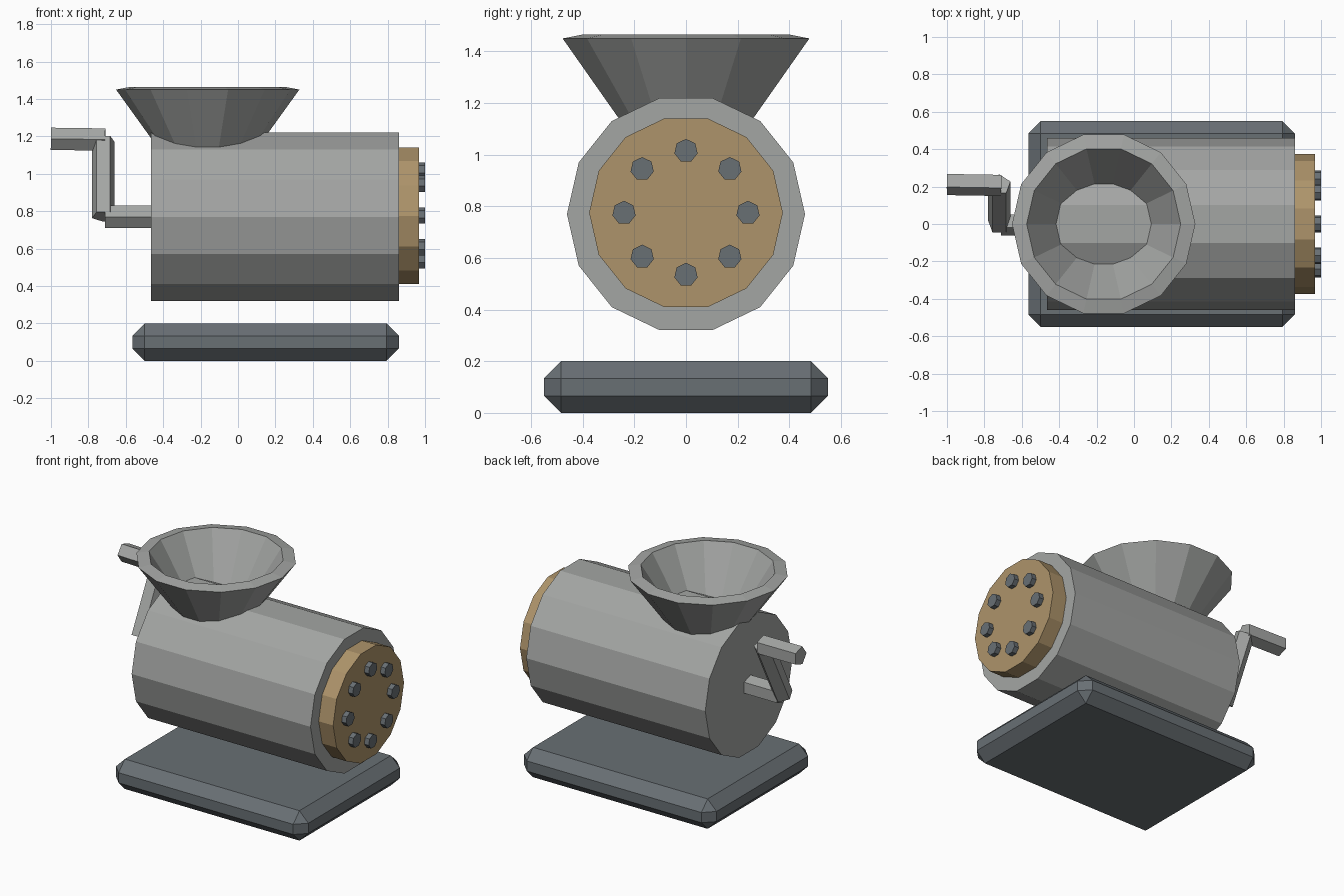
import bpy
import bmesh
import math
from mathutils import Vector

cube = bpy.data.objects.get("Cube")
if cube:
    bpy.data.objects.remove(cube, do_unlink=True)


def material(name, rgb):
    mat = bpy.data.materials.new(name)
    mat.use_nodes = True
    color = (*rgb, 1.0)
    mat.diffuse_color = color
    mat.node_tree.nodes["Principled BSDF"].inputs["Base Color"].default_value = color
    return mat


STEEL = material("light_steel", (0.37, 0.38, 0.37))
DARK = material("dark_metal", (0.14, 0.16, 0.175))
BRASS = material("brass", (0.42, 0.295, 0.145))


def finish(name, bm, mat):
    bmesh.ops.recalc_face_normals(bm, faces=bm.faces)
    mesh = bpy.data.meshes.new(name)
    bm.to_mesh(mesh)
    bm.free()
    mesh.materials.append(mat)
    obj = bpy.data.objects.new(name, mesh)
    bpy.context.collection.objects.link(obj)
    return obj


def ring(bm, center, u, v, radius, sides):
    angles = [math.tau * i / sides for i in range(sides)]
    return [bm.verts.new(center + radius * (u * math.cos(a) + v * math.sin(a))) for a in angles]


def bridge(bm, a, b):
    n = len(a)
    for i in range(n):
        j = (i + 1) % n
        bm.faces.new((a[i], a[j], b[j], b[i]))


def rod(name, start, end, radius, sides, first, mat):
    """Capped prism between two points; 'first' is the direction of its first corner."""
    start, end = Vector(start), Vector(end)
    axis = (end - start).normalized()
    u = Vector(first)
    u = (u - axis * u.dot(axis)).normalized()
    v = axis.cross(u)
    bm = bmesh.new()
    a = ring(bm, start, u, v, radius, sides)
    b = ring(bm, end, u, v, radius, sides)
    bridge(bm, a, b)
    bm.faces.new(a)
    bm.faces.new(b)
    return finish(name, bm, mat)


# Bevelled base block
bm = bmesh.new()
bmesh.ops.create_cube(bm, size=1)
for vert in bm.verts:
    vert.co = Vector((0.1475 + vert.co.x * 1.425, vert.co.y * 1.1, 0.1 + vert.co.z * 0.2))
bmesh.ops.bevel(bm, geom=bm.edges[:], offset=0.066, segments=1, affect='EDGES')
finish("base", bm, DARK)

# Barrel and outlet plate
rod("barrel", (-0.465, 0, 0.77), (0.86, 0, 0.77), 0.461, 14, (0, 1, 0), STEEL)
rod("outlet_plate", (0.85, 0, 0.775), (0.967, 0, 0.775), 0.375, 14, (0, 1, 0), BRASS)

# Ring of bolts on the plate
for i in range(8):
    a = math.tau * i / 8
    y, z = 0.24 * math.cos(a), 0.775 + 0.24 * math.sin(a)
    rod(f"bolt_{i + 1}", (0.955, y, z), (1.0, y, z), 0.046, 7, (0, 0, 1), DARK)

# Hollow funnel: outer wall, sloped rim, inner wall
bm = bmesh.new()
profile = [(0.24, 1.103), (0.49, 1.45), (0.412, 1.465), (0.18, 1.103)]
rings = [ring(bm, Vector((-0.162, 0, z)), Vector((1, 0, 0)), Vector((0, 1, 0)), r, 14)
         for r, z in profile]
for i, loop in enumerate(rings):
    bridge(bm, loop, rings[(i + 1) % len(rings)])
finish("funnel", bm, STEEL)

# Crank: shaft, slanted arm and handle
rod("crank_shaft", (-0.71, 0, 0.77), (-0.45, 0, 0.77), 0.0625, 5, (0, -1, 0), STEEL)
rod("crank_arm", (-0.72, 0, 0.772), (-0.72, 0.21, 1.18), 0.0625, 5, (0, 1, 0), STEEL)
rod("crank_handle", (-1.0, 0.217, 1.187), (-0.71, 0.212, 1.183), 0.0625, 5, (0, -1, 0), STEEL)
